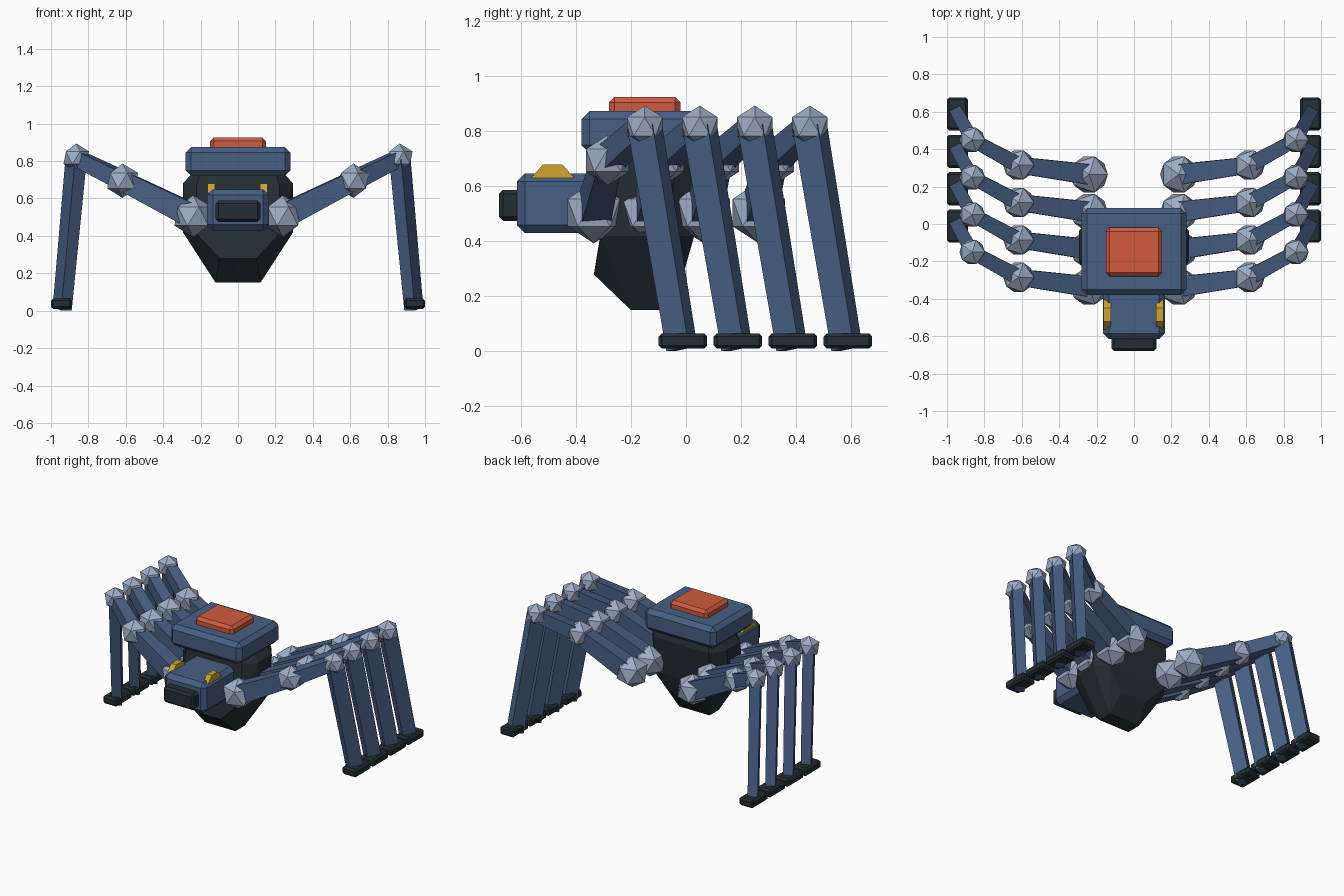
import bpy, bmesh
from mathutils import Vector, Matrix

cube = bpy.data.objects.get("Cube")
if cube:
    bpy.data.objects.remove(cube, do_unlink=True)


def material(name, r, g, b):
    m = bpy.data.materials.new(name)
    m.use_nodes = True
    m.diffuse_color = (r, g, b, 1)
    m.node_tree.nodes["Principled BSDF"].inputs["Base Color"].default_value = (r, g, b, 1)
    return m


BLUE = material("steel_blue", 0.062, 0.115, 0.23)
DARK = material("dark_slate", 0.017, 0.028, 0.034)
SILVER = material("pale_silver", 0.34, 0.42, 0.56)
ORANGE = material("orange_red", 0.64, 0.105, 0.05)
YELLOW = material("amber_yellow", 0.62, 0.37, 0.03)


def finish(name, bm, mat):
    bmesh.ops.recalc_face_normals(bm, faces=bm.faces)
    mesh = bpy.data.meshes.new(name)
    bm.to_mesh(mesh)
    bm.free()
    mesh.materials.append(mat)
    ob = bpy.data.objects.new(name, mesh)
    bpy.context.collection.objects.link(ob)
    return ob


def box(name, lo, hi, mat, bevel):
    """Chamfered box between two corners."""
    lo, hi = Vector(lo), Vector(hi)
    bm = bmesh.new()
    bmesh.ops.create_cube(bm, size=1)
    bmesh.ops.scale(bm, vec=hi - lo, verts=bm.verts)
    bmesh.ops.translate(bm, vec=(lo + hi) / 2, verts=bm.verts)
    bmesh.ops.bevel(bm, geom=bm.edges[:], offset=bevel, segments=1, affect='EDGES')
    return finish(name, bm, mat)


def strut(name, a, b, width, height, taper, mat):
    """Tapered four-sided bar from a to b."""
    a, b = Vector(a), Vector(b)
    d = b - a
    bm = bmesh.new()
    bmesh.ops.create_cube(bm, size=1)
    for v in bm.verts:
        k = taper if v.co.z > 0 else 1
        v.co = Vector((v.co.x * width * k, v.co.y * height * k, v.co.z * d.length))
    turn = d.to_track_quat('Z', 'Y').to_matrix().to_4x4()
    bmesh.ops.transform(bm, matrix=Matrix.Translation((a + b) / 2) @ turn, verts=bm.verts)
    return finish(name, bm, mat)


def joint(name, centre, radius):
    """Faceted ball joint."""
    bm = bmesh.new()
    bmesh.ops.create_icosphere(bm, subdivisions=1, radius=radius,
                               matrix=Matrix.Translation(centre))
    return finish(name, bm, SILVER)


# Hull: faceted belly leaning backward; each ring is
# (z, front y, back y, end half width, side half width, side front y, side back y)
rings = [
    (0.15, -0.20, -0.095, 0.12, 0.12, -0.20, -0.095),
    (0.28, -0.335, -0.01, 0.10, 0.20, -0.20, -0.09),
    (0.42, -0.31, 0.03, 0.23, 0.295, -0.20, -0.06),
    (0.68, -0.27, 0.06, 0.22, 0.295, -0.19, -0.04),
    (0.74, -0.23, 0.04, 0.20, 0.24, -0.18, -0.03),
]
bm = bmesh.new()
for z, front, back, end_x, side_x, side_f, side_b in rings:
    for s in (-1, 1):
        for x, y in ((end_x, front), (end_x, back), (side_x, side_f), (side_x, side_b)):
            bm.verts.new((s * x, y, z))
bmesh.ops.remove_doubles(bm, verts=bm.verts, dist=0.0001)
hull = bmesh.ops.convex_hull(bm, input=bm.verts)
bmesh.ops.delete(bm, geom=[g for g in hull["geom_interior"]
                           if isinstance(g, bmesh.types.BMVert)], context='VERTS')
finish("hull", bm, DARK)

# Upper body, hatch and head
box("upper_body", (-0.28, -0.38, 0.72), (0.28, 0.085, 0.875), BLUE, 0.03)
box("roof_hatch", (-0.15, -0.28, 0.84), (0.15, -0.02, 0.926), ORANGE, 0.02)
box("head", (-0.165, -0.615, 0.43), (0.165, -0.22, 0.648), BLUE, 0.03)
box("snout", (-0.12, -0.68, 0.475), (0.12, -0.58, 0.588), DARK, 0.015)

# Yellow fins on top of the head
for side, cx in (("right", -0.143), ("left", 0.137)):
    bm = bmesh.new()
    profile = ((-0.565, 0.63), (-0.52, 0.68), (-0.45, 0.68), (-0.405, 0.63))
    face = bm.faces.new([bm.verts.new((cx - 0.02, y, z)) for y, z in profile])
    new = bmesh.ops.extrude_face_region(bm, geom=[face])["geom"]
    bmesh.ops.translate(bm, vec=(0.04, 0, 0),
                        verts=[g for g in new if isinstance(g, bmesh.types.BMVert)])
    finish(side + "_fin", bm, YELLOW)

# Four legs on each side
for s, side in ((-1, "right"), (1, "left")):
    for i in range(4):
        y = -0.335 + 0.2 * i
        tag = f"{side}_leg_{i + 1}_"
        hip = (s * 0.24, y, 0.505)
        knee = (s * 0.617, y + 0.05, 0.695)
        ankle = (s * 0.865, y + 0.185, 0.818)
        tip = (s * 0.94, y + 0.32, 0.01)
        joint(tag + "hip", hip, 0.112)
        joint(tag + "knee", knee, 0.092)
        joint(tag + "ankle", ankle, 0.076)
        strut(tag + "thigh", hip, knee, 0.11, 0.13, 0.8, BLUE)
        strut(tag + "middle", knee, ankle, 0.085, 0.095, 0.85, BLUE)
        strut(tag + "shin", ankle, tip, 0.072, 0.105, 0.9, BLUE)
        box(tag + "foot", (s * 0.944 - 0.056, y + 0.235, 0.01),
            (s * 0.944 + 0.056, y + 0.412, 0.066), DARK, 0.012)
